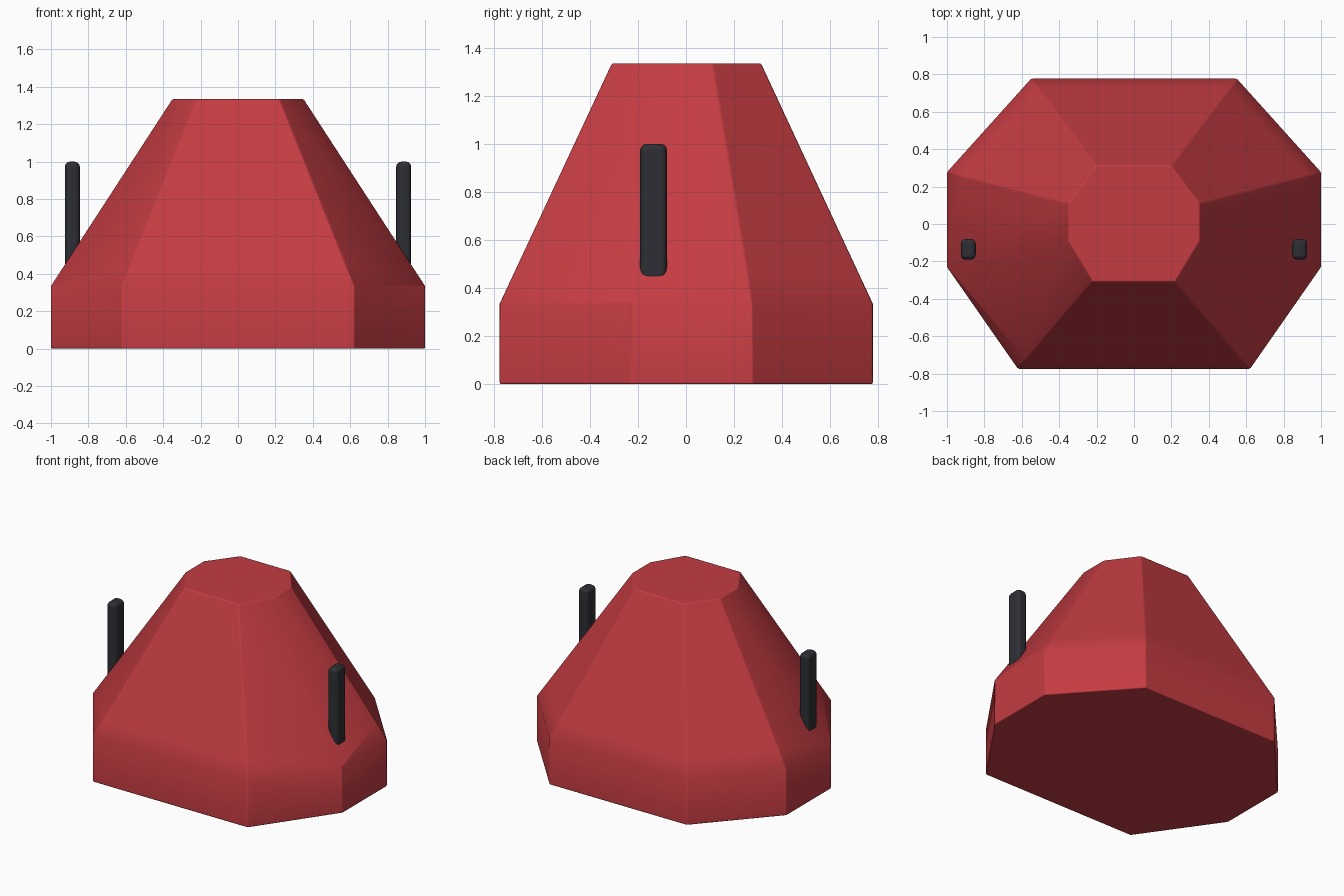
import bpy, bmesh, math
from mathutils import Vector

cube = bpy.data.objects.get("Cube")
if cube:
    bpy.data.objects.remove(cube, do_unlink=True)


def make_material(name, rgb):
    mat = bpy.data.materials.new(name)
    mat.use_nodes = True
    mat.diffuse_color = (*rgb, 1)
    mat.node_tree.nodes["Principled BSDF"].inputs["Base Color"].default_value = (*rgb, 1)
    return mat


def finish(bm, name, mat, width, segments, angle):
    bmesh.ops.recalc_face_normals(bm, faces=bm.faces)
    mesh = bpy.data.meshes.new(name)
    bm.to_mesh(mesh)
    bm.free()
    mesh.materials.append(mat)
    obj = bpy.data.objects.new(name, mesh)
    bpy.context.collection.objects.link(obj)
    bpy.ops.object.select_all(action='DESELECT')
    obj.select_set(True)
    bpy.context.view_layer.objects.active = obj
    bpy.ops.object.shade_smooth_by_angle(angle=math.radians(angle))
    bevel = obj.modifiers.new("Soft edges", 'BEVEL')
    bevel.width = width
    bevel.segments = segments
    bevel.limit_method = 'ANGLE'
    bevel.angle_limit = math.radians(angle)
    bevel.harden_normals = True
    return obj


red = make_material("red paint", (0.55, 0.045, 0.055))
black = make_material("dark rubber", (0.027, 0.028, 0.035))


# Half outlines, back to front, mirrored into closed octagons
def octagon(half):
    return [Vector(p) for p in half] + [Vector((-x, y)) for x, y in reversed(half)]


base = octagon([(0.55, 0.777), (1, 0.277), (1, -0.23), (0.62, -0.775)])
crown = octagon([(0.2, 0.312), (0.35, 0.11), (0.35, -0.09), (0.22, -0.308)])

# Tapered body: upright skirt, then slopes up to a flat crown
bm = bmesh.new()
rings = []
for z, t in ((0, 0), (0.335, 0), (0.445, 0.11), (1.335, 1)):
    rings.append([bm.verts.new((*a.lerp(b, t), z)) for a, b in zip(base, crown)])
for low, high in zip(rings, rings[1:]):
    for i in range(len(low)):
        j = (i + 1) % len(low)
        bm.faces.new((low[i], low[j], high[j], high[i]))
bm.faces.new(rings[0])
bm.faces.new(rings[-1])
finish(bm, "body", red, 0.008, 2, 34)

# Upright rounded bars on each side
for name, side in (("left_bar", 1), ("right_bar", -1)):
    bm = bmesh.new()
    bmesh.ops.create_cube(bm, size=1)
    bmesh.ops.scale(bm, vec=(0.08, 0.112, 0.57), verts=bm.verts)
    bmesh.ops.translate(bm, vec=(side * 0.886, -0.135, 0.715), verts=bm.verts)
    finish(bm, name, black, 0.027, 3, 34)
